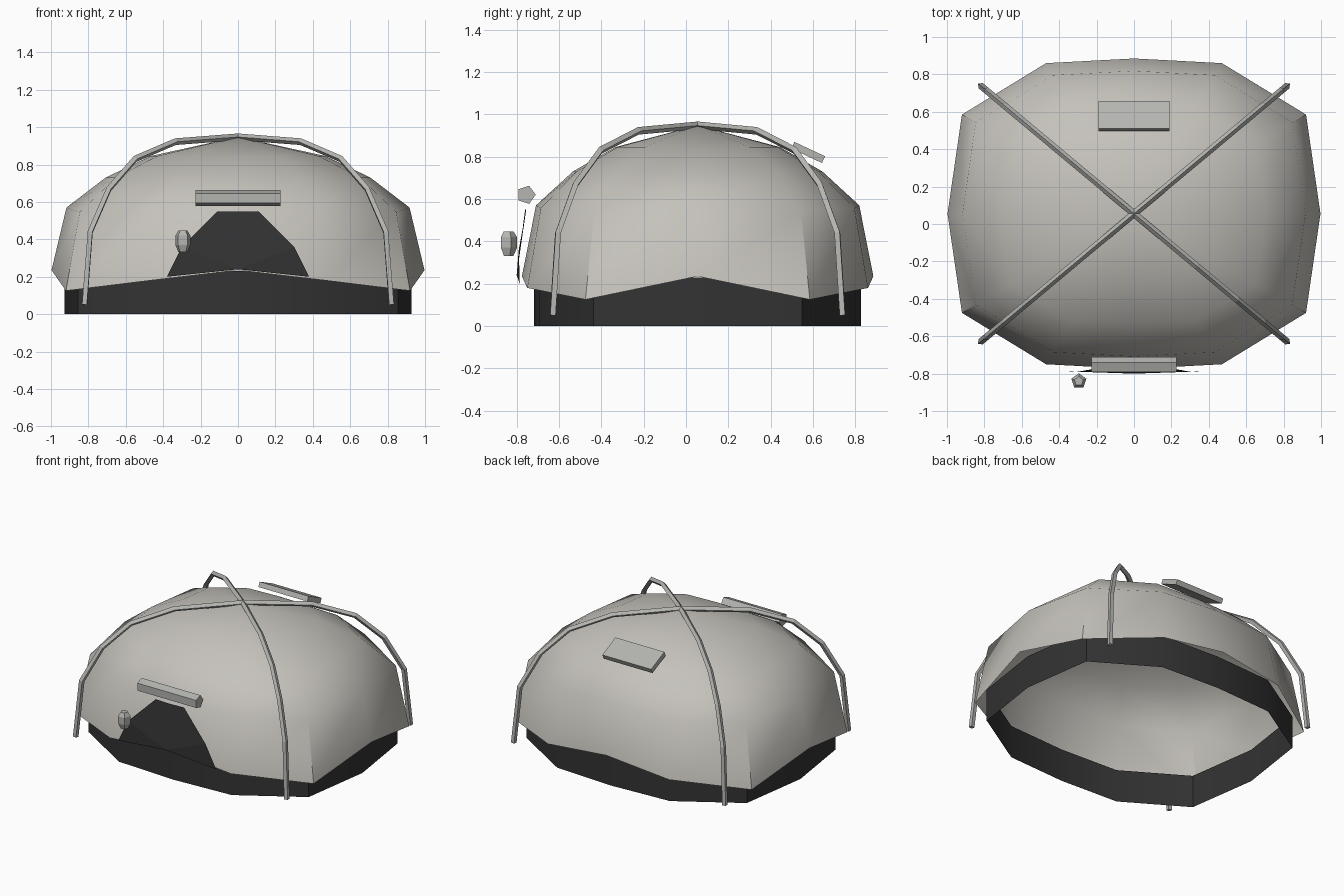
import bpy
import math

cube = bpy.data.objects.get("Cube")
if cube:
    bpy.data.objects.remove(cube, do_unlink=True)

CY = 0.055  # centre of the tent body along y


def material(name, rgb):
    m = bpy.data.materials.new(name)
    m.use_nodes = True
    m.diffuse_color = (*rgb, 1)
    m.node_tree.nodes["Principled BSDF"].inputs["Base Color"].default_value = (*rgb, 1)
    return m


FABRIC = material("pale warm grey fabric", (0.56, 0.54, 0.50))
DARK = material("charcoal fabric", (0.033, 0.033, 0.033))
FITTING = material("mid grey fittings", (0.46, 0.46, 0.44))


def mesh_object(name, verts, faces, mat, smooth=None):
    mesh = bpy.data.meshes.new(name)
    mesh.from_pydata(verts, [], faces)
    obj = bpy.data.objects.new(name, mesh)
    bpy.context.collection.objects.link(obj)
    mesh.materials.append(mat)
    if smooth:
        select(obj)
        bpy.ops.object.shade_smooth_by_angle(angle=math.radians(smooth))
    return obj


def select(obj):
    bpy.ops.object.select_all(action='DESELECT')
    obj.select_set(True)
    bpy.context.view_layer.objects.active = obj


def bridge(rings, n):
    return [(r * n + i, r * n + (i + 1) % n, (r + 1) * n + (i + 1) % n, (r + 1) * n + i)
            for r in range(rings - 1) for i in range(n)]


# Twelve-sided plan: x, y and how far the hem droops at that corner
quarter = [(0.997, 0, 0), (0.92, 0.53, 1), (0.47, 0.805, 0.5), (0, 0.83, 0)]
half = quarter + [(-x, y, d) for x, y, d in quarter[2::-1]]
plan = half + [(x, -y, d) for x, y, d in half[5:0:-1]]
N = len(plan)


def ring(scale, z, droop=0):
    return [(x * scale, CY + y * scale, z - droop * d) for x, y, d in plan]


# Dome canopy: scale, height, droop for each ring, closed by a fan at the apex
profile = [(1, 0.235, 0.11), (0.92, 0.57, 0.025), (0.71, 0.73, 0), (0.47, 0.845, 0)]
verts = [v for p in profile for v in ring(*p)] + [(0, CY, 0.948)]
top = (len(profile) - 1) * N
faces = bridge(len(profile), N)
faces += [(top + i, top + (i + 1) % N, len(verts) - 1) for i in range(N)]
mesh_object("canopy", verts, faces, FABRIC, 45)

# Open skirt band beneath the canopy
mesh_object("base_skirt", ring(0.93, 0) + ring(0.93, 0.23), bridge(2, N), DARK, 45)

# Door panel: arched outline bowed slightly forward
right = [(0, -0.80, 0.24), (0.38, -0.785, 0.20), (0.30, -0.79, 0.36), (0.11, -0.755, 0.55)]
left = [(-x, y, z) for x, y, z in right[:0:-1]]
door = right + [(0, -0.76, 0.55)] + left
mesh_object("door_panel", door, [(0, 1, 2), (0, 2, 3, 4), (0, 4, 5, 6), (0, 6, 7)], DARK)

# Two crossed arched poles
arch = [(0.82, 0.05), (0.79, 0.44), (0.69, 0.67), (0.55, 0.83), (0.335, 0.922), (0, 0.948)]
path = arch + [(-x, z) for x, z in arch[-2::-1]]
for name, side in (("pole_a", 1), ("pole_b", -1)):
    curve = bpy.data.curves.new(name, 'CURVE')
    curve.dimensions = '3D'
    curve.bevel_depth = 0.018
    curve.bevel_resolution = 0
    curve.use_fill_caps = True
    spline = curve.splines.new('POLY')
    spline.points.add(len(path) - 1)
    for p, (x, z) in zip(spline.points, path):
        p.co = (x, CY + side * x * 0.835, z, 1)
    pole = bpy.data.objects.new(name, curve)
    bpy.context.collection.objects.link(pole)
    curve.materials.append(FITTING)
    select(pole)
    bpy.ops.object.convert(target='MESH')
    bpy.ops.object.shade_flat()

# Rolled awning over the door: five-sided bar along x
five = [math.radians(90 + 72 * i) for i in range(5)]
bar = [(x, -0.755 - 0.045 * math.cos(a + 0.3), 0.62 + 0.045 * math.sin(a + 0.3))
       for x in (-0.228, 0.228) for a in five]
mesh_object("awning_roll", bar, bridge(2, 5) + [(4, 3, 2, 1, 0), (5, 6, 7, 8, 9)], FITTING)

# Small five-sided lantern beside the door
lamp = [(-0.295 + r * math.cos(a), -0.84 + r * math.sin(a), z)
        for r, z in ((0.025, 0.332), (0.042, 0.37), (0.042, 0.42), (0.025, 0.447))
        for a in five]
mesh_object("lantern", lamp, bridge(4, 5) + [(4, 3, 2, 1, 0), (15, 16, 17, 18, 19)], FITTING)

# Vent flap on the rear slope
bpy.ops.mesh.primitive_cube_add(size=1, location=(0, 0.577, 0.82),
                                rotation=(math.radians(-25), 0, 0))
vent = bpy.context.object
vent.name = "rear_vent"
vent.scale = (0.38, 0.16, 0.035)
vent.data.materials.append(FITTING)
